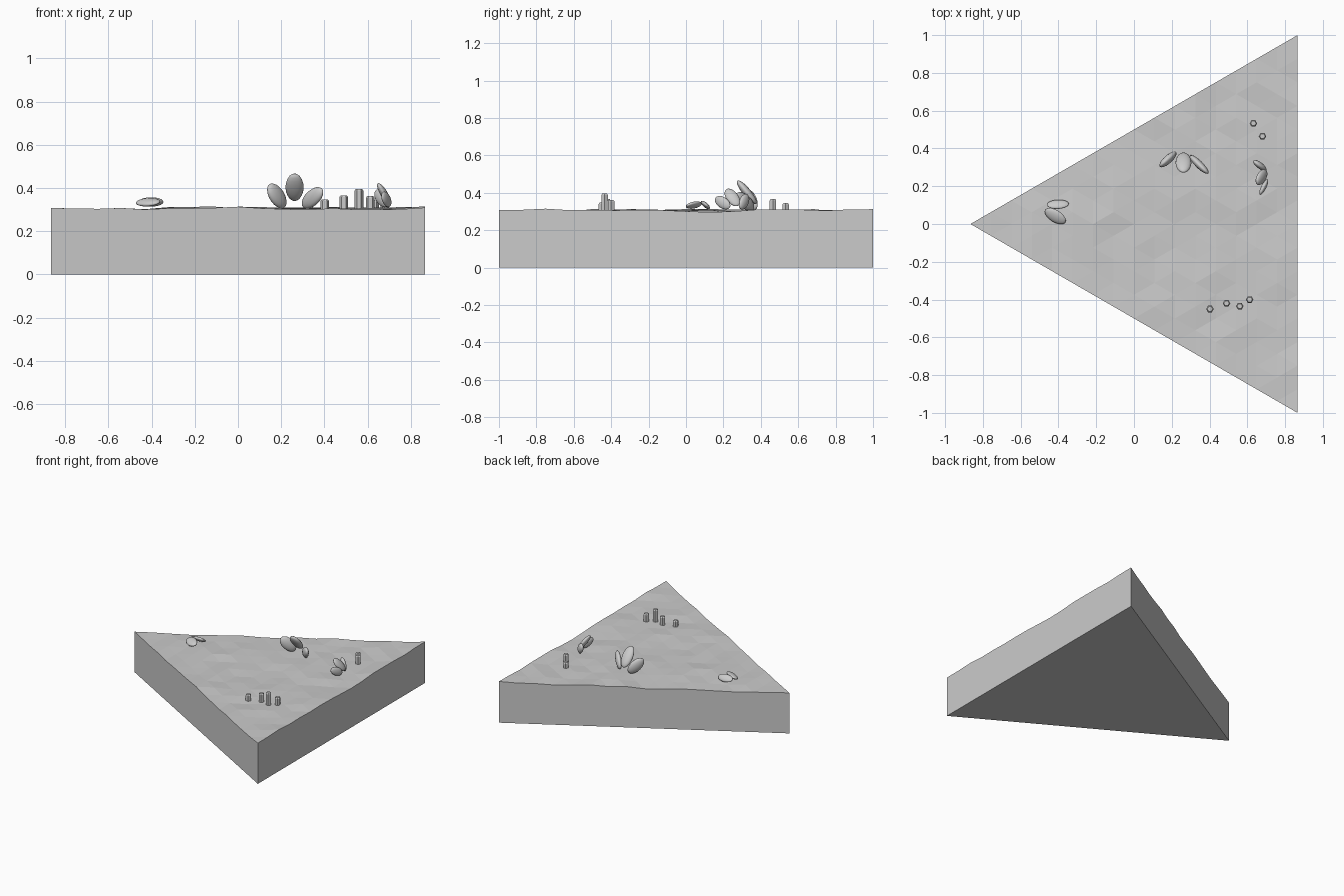
import bpy, bmesh, math, random
from mathutils import Vector, Matrix

if "Cube" in bpy.data.objects:
    bpy.data.objects.remove(bpy.data.objects["Cube"])

random.seed(4)


def finish(name, bm, smooth=False):
    mesh = bpy.data.meshes.new(name)
    bmesh.ops.recalc_face_normals(bm, faces=bm.faces)
    bm.to_mesh(mesh)
    bm.free()
    for p in mesh.polygons:
        p.use_smooth = smooth
    ob = bpy.data.objects.new(name, mesh)
    bpy.context.collection.objects.link(ob)
    return ob


# Triangular slab with a gently rolling, faceted top
N = 16
H = math.sqrt(3) / 2
corner_a, corner_b, corner_c = Vector((-H, 0, 0)), Vector((H, -1, 0)), Vector((H, 1, 0))


def ground_height(x, y):
    wave = 0.003 * math.sin(9 * x + 4 * y + 3) + 0.002 * math.sin(11 * y - 3 * x)
    return 0.305 + wave + random.uniform(-0.005, 0.005)


bm = bmesh.new()
grid = {}
for i in range(N + 1):
    for j in range(i + 1):
        p = corner_a + (corner_b - corner_a) * ((i - j) / N) + (corner_c - corner_a) * (j / N)
        grid[i, j] = bm.verts.new((p.x, p.y, ground_height(p.x, p.y)))
for i in range(N):
    for j in range(i + 1):
        bm.faces.new((grid[i, j], grid[i + 1, j], grid[i + 1, j + 1]))
        if j < i:
            bm.faces.new((grid[i, j], grid[i + 1, j + 1], grid[i, j + 1]))

# Flat sides and underside
base = [bm.verts.new(c) for c in (corner_a, corner_b, corner_c)]
edges = [[grid[i, 0] for i in range(N + 1)],
         [grid[N, j] for j in range(N + 1)],
         [grid[i, i] for i in range(N, -1, -1)]]
for k, row in enumerate(edges):
    bm.faces.new([base[k]] + row + [base[(k + 1) % 3]])
bm.faces.new(base[::-1])
finish("ground_slab", bm)


# Flattened cactus pads: centre, long axis, face normal, half sizes
def pad(name, centre, long_axis, normal, size):
    l = Vector(long_axis).normalized()
    n = Vector(normal)
    n = (n - l * n.dot(l)).normalized()
    w = n.cross(l)
    m = Matrix((w * size[1], n * size[2], l * size[0])).transposed().to_4x4()
    bm = bmesh.new()
    bmesh.ops.create_uvsphere(bm, u_segments=16, v_segments=10, radius=1,
                              matrix=Matrix.Translation(centre) @ m)
    finish(name, bm, True)


pads = [
    ((0.18, 0.342, 0.363), (-0.53, -0.45, 0.7), (0.62, -0.76, 0.15), (0.07, 0.042, 0.022)),
    ((0.262, 0.325, 0.403), (0, -0.63, 0.77), (0, 0.77, 0.63), (0.08, 0.042, 0.022)),
    ((0.345, 0.315, 0.354), (0.6, -0.6, 0.5), (0.7, 0.7, 0.05), (0.075, 0.038, 0.02)),
    ((0.666, 0.31, 0.352), (-0.5, 0.35, 0.6), (0.5, 0.8, 0.15), (0.05, 0.032, 0.017)),
    ((0.675, 0.248, 0.375), (-0.03, -0.035, 0.05), (0.85, 0, 0.5), (0.06, 0.033, 0.017)),
    ((0.687, 0.196, 0.347), (-0.35, -0.7, 0.45), (0.87, -0.45, 0.05), (0.05, 0.03, 0.014)),
    ((-0.403, 0.104, 0.335), (1, 0.05, 0), (0, 0.6, 0.7), (0.058, 0.03, 0.013)),
    ((-0.417, 0.042, 0.334), (0.85, -0.53, 0), (-0.2, -0.35, 0.9), (0.063, 0.035, 0.015)),
]
for k, args in enumerate(pads):
    pad(f"cactus_pad_{k + 1}", *args)

# Six-sided column cacti with bevelled tops: x, y, top
columns = [(0.402, -0.45, 0.347), (0.49, -0.42, 0.366), (0.56, -0.435, 0.396),
           (0.612, -0.40, 0.362), (0.632, 0.533, 0.345), (0.68, 0.465, 0.367)]
for k, (x, y, top) in enumerate(columns):
    bm = bmesh.new()
    rings = []
    for r, z in ((0.02, 0.295), (0.02, top - 0.008), (0.014, top)):
        rings.append([bm.verts.new((x + r * math.cos(a * math.pi / 3),
                                    y + r * math.sin(a * math.pi / 3), z)) for a in range(6)])
    for lo, hi in zip(rings, rings[1:]):
        for a in range(6):
            b = (a + 1) % 6
            bm.faces.new((lo[a], lo[b], hi[b], hi[a]))
    bm.faces.new(rings[0][::-1])
    bm.faces.new(rings[-1])
    finish(f"cactus_column_{k + 1}", bm)
